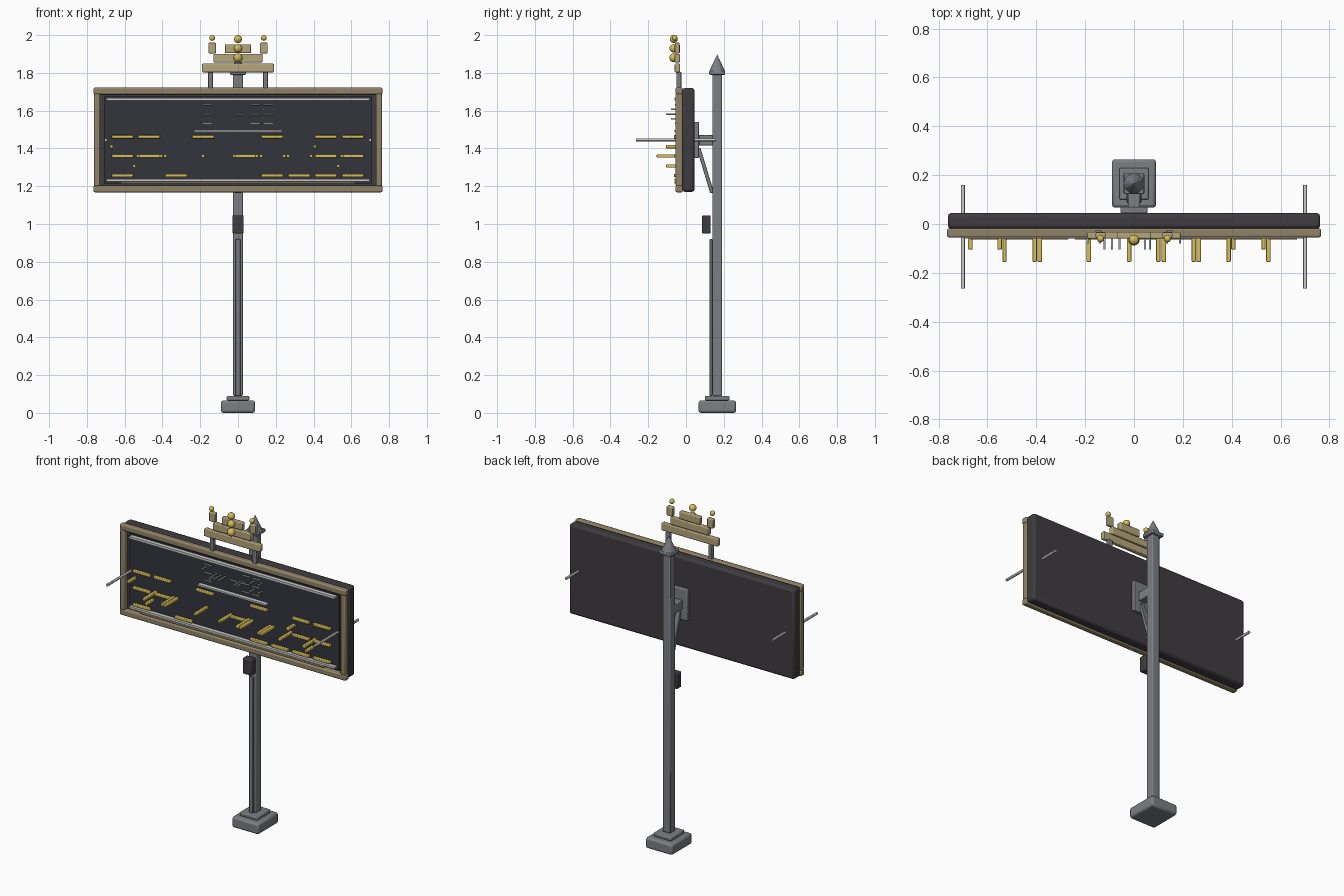
import bpy, math
from mathutils import Vector


def mat(name, r, g, b):
    m = bpy.data.materials.new(name)
    m.diffuse_color = (r, g, b, 1)
    return m


STEEL = mat("steel", 0.20, 0.21, 0.23)
DARK = mat("dark_casing", 0.05, 0.045, 0.05)
PANEL = mat("panel", 0.032, 0.036, 0.046)
BRONZE = mat("bronze", 0.28, 0.23, 0.14)
BRASS = mat("brass", 0.46, 0.38, 0.20)
GOLD = mat("gold", 0.68, 0.52, 0.10)
WHITE = mat("white", 0.72, 0.74, 0.74)


def finish(name, m):
    o = bpy.context.object
    o.name = name
    o.data.materials.append(m)
    return o


def box(name, x, y, z, m, bevel=0.0):
    """Bevelled box from (min, max) ranges."""
    bpy.ops.mesh.primitive_cube_add(size=1, location=[sum(r) / 2 for r in (x, y, z)])
    o = finish(name, m)
    o.scale = [r[1] - r[0] for r in (x, y, z)]
    bpy.ops.object.transform_apply(location=False, rotation=False, scale=True)
    if bevel:
        b = o.modifiers.new("bevel", 'BEVEL')
        b.width, b.segments = bevel, 2
        bpy.ops.object.shade_smooth_by_angle()
    return o


def rod(name, a, b, r, m, sides=12):
    """Cylinder between two points."""
    a, b = Vector(a), Vector(b)
    d = b - a
    bpy.ops.mesh.primitive_cylinder_add(vertices=sides, radius=r, depth=d.length, location=(a + b) / 2,
                                        rotation=d.to_track_quat('Z', 'Y').to_euler())
    o = finish(name, m)
    bpy.ops.object.shade_smooth_by_angle()
    return o


def ball(name, p, r):
    bpy.ops.mesh.primitive_uv_sphere_add(segments=20, ring_count=12, radius=r, location=p)
    finish(name, GOLD)
    bpy.ops.object.shade_smooth()


# Post, stepped base and pointed cap
PY = 0.165
box("base_block", (-0.09, 0.09), (0.067, 0.265), (0, 0.066), STEEL, 0.012)
box("base_step", (-0.06, 0.06), (PY - 0.065, PY + 0.065), (0.066, 0.09), STEEL, 0.006)
box("post", (-0.026, 0.026), (PY - 0.026, PY + 0.026), (0.09, 1.795), STEEL, 0.006)
box("post_cap", (-0.042, 0.042), (PY - 0.042, PY + 0.042), (1.79, 1.81), STEEL, 0.004)
bpy.ops.mesh.primitive_cone_add(vertices=12, radius1=0.042, radius2=0, depth=0.09, location=(0, PY, 1.853))
finish("cap_point", STEEL)
box("conduit", (-0.013, 0.013), (0.125, 0.14), (0.09, 0.92), STEEL, 0.003)
box("junction_box", (-0.03, 0.03), (0.085, 0.131), (0.95, 1.046), DARK, 0.006)

# Mounting bracket
box("mount_plate", (-0.055, 0.055), (0.044, 0.07), (1.35, 1.54), STEEL, 0.005)
box("mount_arm", (-0.025, 0.025), (0.068, 0.142), (1.415, 1.472), STEEL, 0.004)
A, B = Vector((0, 0.067, 1.40)), Vector((0, 0.138, 1.165))
L = (B - A).length
brace = box("diagonal_brace", (-0.014, 0.014), (-0.01, 0.01), (-L / 2, L / 2), STEEL, 0.003)
brace.location = (A + B) / 2
brace.rotation_euler.x = math.atan2(B.y - A.y, A.z - B.z)

# Board with its panel and frame
box("board", (-0.762, 0.762), (-0.02, 0.045), (1.17, 1.72), DARK, 0.014)
box("panel", (-0.71, 0.71), (-0.036, -0.015), (1.215, 1.675), PANEL)
F = (-0.055, -0.018)
box("frame_top", (-0.765, 0.765), F, (1.686, 1.722), BRONZE, 0.007)
box("frame_bottom", (-0.765, 0.765), F, (1.168, 1.204), BRONZE, 0.007)
for s in (-1, 1):
    box("frame_side", sorted((s * 0.762, s * 0.73)), F, (1.2, 1.69), BRONZE, 0.007)
    rod("side_pin", (s * 0.70, -0.265, 1.445), (s * 0.70, 0.16, 1.445), 0.008, WHITE)

# Trim lines across the panel
for half, z, h, m in ((0.695, 1.66, 0.007, WHITE), (0.695, 1.232, 0.006, WHITE),
                      (0.62, 1.218, 0.004, BRASS), (0.232, 1.493, 0.005, WHITE)):
    box("trim_line", (-half, half), (-0.06, -0.034), (z - h, z + h), m)


# Horizontal accent bars and pegs that project from the panel
def bars(starts, length, z, r, m):
    for x in starts:
        box("accent_bar", (x, x + length), (-0.055 - r, -0.055 + r), (z - r, z + r), m, r * 0.4)


def pegs(xs, half, z, r, m):
    for x in xs:
        box("accent_peg", (x - r, x + r), (-0.055 - half, min(-0.055 + half, 0.044)), (z - r, z + r), m, r * 0.4)


bars((-0.67, -0.53, -0.243, 0.122, 0.407, 0.55), 0.117, 1.462, 0.009, GOLD)
bars((-0.67, -0.53, -0.02, 0.407, 0.55), 0.117, 1.36, 0.009, GOLD)
bars((-0.67, -0.386, 0.122, 0.265, 0.407, 0.55), 0.117, 1.257, 0.009, GOLD)
pegs((-0.53, -0.407, -0.386, -0.185, -0.02, 0.10, 0.122, 0.245, 0.265, 0.387, 0.55), 0.1, 1.36, 0.009, GOLD)
pegs((-0.67, 0.407), 0.05, 1.41, 0.009, GOLD)
pegs((-0.55, 0.53), 0.05, 1.307, 0.009, GOLD)

# Small white accents
bars((-0.19, 0.065, 0.135), 0.053, 1.632, 0.004, WHITE)
bars((-0.19, -0.02, 0.065, 0.135), 0.053, 1.582, 0.004, WHITE)
bars((-0.19, 0.065, 0.135), 0.053, 1.533, 0.004, WHITE)
pegs((-0.12, -0.09, -0.06, 0.045, 0.065), 0.05, 1.582, 0.004, WHITE)
pegs((-0.19, 0.135, 0.188), 0.025, 1.607, 0.004, WHITE)
pegs((-0.14, 0.135, 0.188), 0.025, 1.557, 0.004, WHITE)

# Stepped crest with ball finials
for half, z in ((0.19, 1.803), (0.13, 1.855), (0.07, 1.905)):
    box("crest_step", (-half, half), (-0.06, -0.032), (z, z + 0.046), BRASS, 0.005)
for s in (-1, 1):
    x = s * 0.145
    box("crest_leg", (x - 0.013, x + 0.013), (-0.05, -0.025), (1.715, 1.806), STEEL, 0.004)
    x = s * 0.137
    box("crest_pillar", (x - 0.02, x + 0.02), (-0.058, -0.034), (1.903, 1.96), BRASS, 0.005)
    ball("side_finial", (x, -0.06, 1.985), 0.015)
for z, r in ((1.88, 0.023), (1.93, 0.022), (1.979, 0.021)):
    ball("centre_finial", (0, -0.065, z), r)
